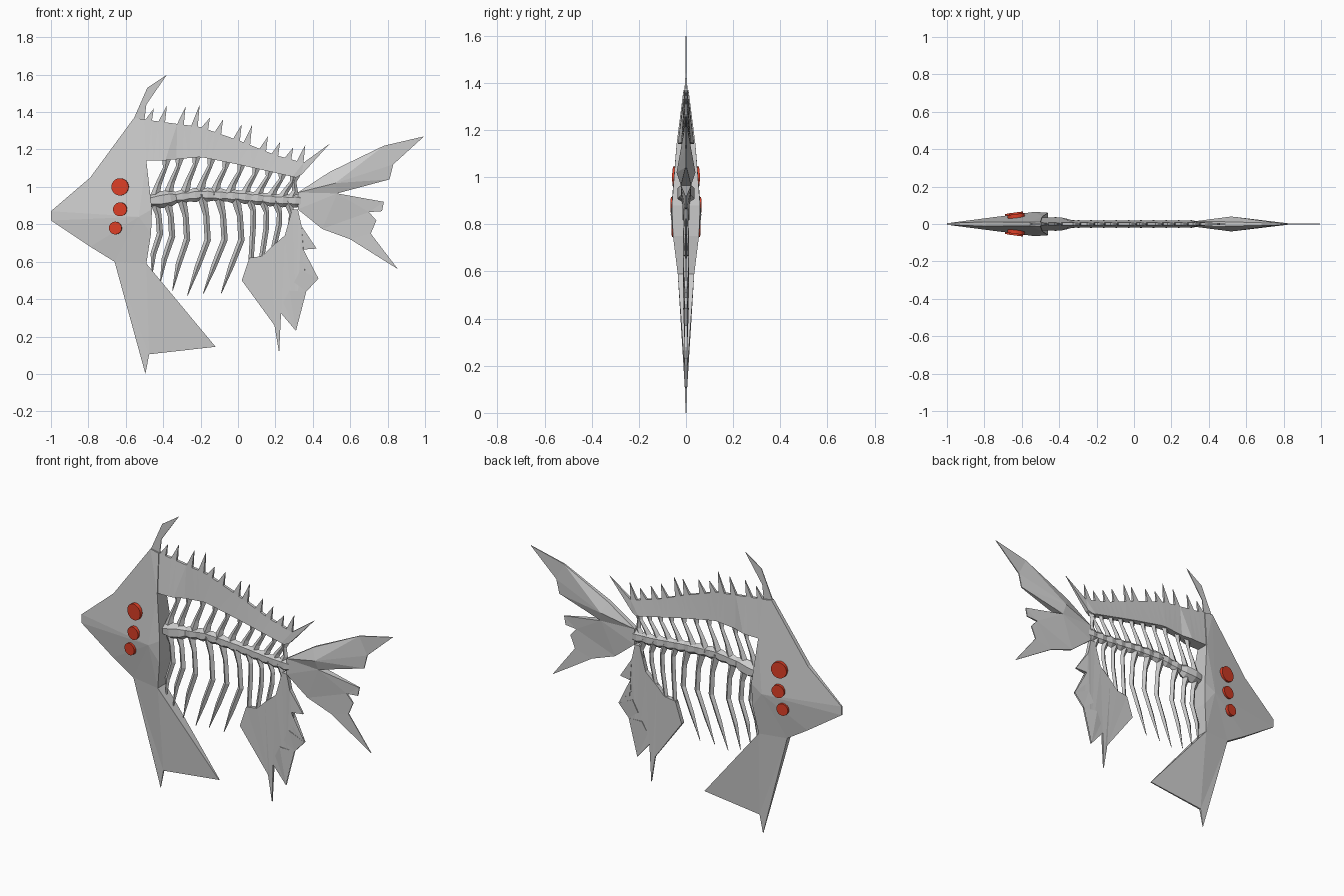
import bpy, bmesh, math
from mathutils import Vector, Matrix

if "Cube" in bpy.data.objects:
    bpy.data.objects.remove(bpy.data.objects["Cube"])


def finish(name, bm, mat=None):
    bmesh.ops.recalc_face_normals(bm, faces=bm.faces)
    me = bpy.data.meshes.new(name)
    bm.to_mesh(me)
    bm.free()
    ob = bpy.data.objects.new(name, me)
    bpy.context.collection.objects.link(ob)
    if mat:
        me.materials.append(mat)
    return ob


def shell(name, pts, faces):
    """Plate from (x, z, half thickness) points, mirrored in y and closed round the rim."""
    bm = bmesh.new()
    front = [bm.verts.new((x, -max(t, .002), z)) for x, z, t in pts]
    back = [bm.verts.new((x, max(t, .002), z)) for x, z, t in pts]
    rim = {}
    for f in faces:
        bm.faces.new([front[i] for i in f])
        bm.faces.new([back[i] for i in reversed(f)])
        for a, b in zip(f, f[1:] + f[:1]):
            key = (min(a, b), max(a, b))
            rim[key] = rim.get(key, 0) + 1
    for (a, b), n in rim.items():
        if n == 1:
            bm.faces.new([front[a], front[b], back[b], back[a]])
    bmesh.ops.triangulate(bm, faces=bm.faces)
    return finish(name, bm)


def bone(name, path, sides=4):
    """Tapered bone along (x, z, half width, half depth) stations."""
    bm = bmesh.new()
    rings = []
    for i, (x, z, w, d) in enumerate(path):
        a, b = path[max(i - 1, 0)], path[min(i + 1, len(path) - 1)]
        n = Vector((a[1] - b[1], 0, b[0] - a[0])).normalized()
        ring = []
        for k in range(sides):
            ang = 2 * math.pi * k / sides
            co = Vector((x, 0, z)) + n * w * math.cos(ang)
            co.y = d * math.sin(ang)
            ring.append(bm.verts.new(co))
        rings.append(ring)
    for r, s in zip(rings, rings[1:]):
        for k in range(sides):
            j = (k + 1) % sides
            bm.faces.new([r[k], r[j], s[j], s[k]])
    bm.faces.new(rings[0])
    bm.faces.new(rings[-1])
    return finish(name, bm)


def lerp(table, x):
    for (x0, z0), (x1, z1) in zip(table, table[1:]):
        if x <= x1:
            break
    return z0 + (z1 - z0) * (x - x0) / (x1 - x0)


# Head: faceted wedge, widest at the cheek
shell("head", [(-1, .87, .004), (-1, .82, .004), (-.79, 1.05, .012), (-.555, 1.37, .01),
               (-.5, 1.36, .012), (-.49, 1.14, .04), (-.46, .88, .06), (-.465, .75, .055),
               (-.49, .59, .035), (-.66, .60, .016), (-.79, .68, .015), (-.53, .84, .065)],
      [(0, 2, 11), (2, 3, 11), (3, 4, 5), (3, 5, 11), (0, 11, 1), (1, 11, 10),
       (10, 11, 9), (9, 11, 8), (8, 11, 7), (7, 11, 6), (6, 11, 5)])

# Crest on top of the head
shell("crest", [(-.555, 1.37, .003), (-.485, 1.53, .002), (-.38, 1.6, .002),
                (-.49, 1.44, .002), (-.5, 1.36, .003)], [(0, 1, 3, 4), (1, 2, 3)])

# Chest fin
shell("chest_fin", [(-.66, .60, .016), (-.49, .59, .035), (-.12, .145, .003),
                    (-.475, .105, .005), (-.495, 0, .002)], [(0, 1, 3, 4), (1, 2, 3)])

# Back fin: saw-toothed top edge, plain lower edge
top = [(-.5, 1.36), (-.2, 1.32), (0, 1.25), (.2, 1.17), (.42, 1.11)]
low = [(-.49, 1.14), (-.41, 1.14), (-.2, 1.16), (0, 1.12), (.2, 1.075), (.31, 1.05)]
tips = [(-.45, 1.42), (-.38, 1.435), (-.28, 1.43), (-.205, 1.44), (-.15, 1.37), (-.08, 1.36),
        (.02, 1.335), (.075, 1.33), (.16, 1.27), (.225, 1.24), (.295, 1.21), (.36, 1.225)]
pts, faces = [], []
x_prev = -.5
for x, z in tips:
    xl, xr = max(x - .045, x_prev), x - .01
    xs = [x_prev, xl, xr]
    k = len(pts)
    scale = .8 / .87
    lx = [-.49 + (v + .5) * scale for v in xs]
    pts += [(v, lerp(top, v), .008) for v in xs]
    pts += [(v, lerp(low, v), .02 if v > -.35 else .035) for v in lx]
    pts.append((x, z, .002))
    if xl > x_prev + .001:
        faces.append((k, k + 1, k + 4, k + 3))
    faces += [(k + 1, k + 2, k + 5, k + 4), (k + 1, k + 6, k + 2)]
    x_prev = xr
k = len(pts)
pts += [(.35, lerp(top, .35), .008), (.49, 1.23, .002), (.34, 1.065, .012),
        (.31, 1.05, .018), (lx[-1], lerp(low, lx[-1]), .02)]
faces += [(k, k + 1, k + 2), (k, k + 2, k + 3, k + 4)]
shell("back_fin", pts, faces)

# Backbone: row of pinched vertebrae
spine = [(-.47, .925), (-.4, .935), (-.2, .96), (0, .95), (.2, .93), (.34, .925)]
path = [(-.47, .925, .03, .03), (-.42, .93, .045, .042), (-.36, .94, .045, .032)]
for i in range(21):
    x = -.33 + i * .0335
    big = i % 2
    path.append((x, lerp(spine, x), .038 if big else .03, .024 if big else .016))
bone("backbone", path, 6)

# Upper struts from backbone to back fin
for i, x in enumerate([-.43, -.36, -.27, -.19, -.11, -.03, .05, .12, .19, .25, .30]):
    xt = x + (.05 if x < .28 else .01)
    zt, zb = lerp(low, min(xt, .31)), lerp(spine, x)
    h = zt - zb
    bone(f"upper_strut_{i + 1}", [(x - .02, zb, .028, .016), (x + .005, zb + h * .4, .016, .012),
                                  (xt - .01, zb + h * .8, .012, .01), (xt, zt + .02, .026, .012)])

# Free ribs, curving down and forward
ribs = [(-.435, -.46, .53), (-.37, -.415, .49), (-.29, -.35, .445),
        (-.18, -.27, .42), (-.09, -.185, .43), (0, -.09, .43)]
for i, (xt, xb, zb) in enumerate(ribs):
    zt = lerp(spine, xt)
    h = zt - zb
    bone(f"rib_{i + 1}", [(xt - .015, zt, .026, .018), (xt + .01, zt - h * .2, .016, .014),
                          (xt + .018, zt - h * .45, .017, .013),
                          (xt - .01 + (xb - xt) * .3, zt - h * .72, .015, .01),
                          (xb, zb, .002, .002)])

# Short ribs joining the belly fin
for i, (xt, xb, zb) in enumerate([(.07, .07, .61), (.14, .125, .61), (.21, .19, .67), (.275, .275, .72)]):
    zt = lerp(spine, xt)
    bone(f"short_rib_{i + 1}", [(xt - .01, zt, .024, .016), (xt + .012, zt - .07, .014, .012),
                                (xt + .01, (zt + zb) / 2, .015, .011), (xb, zb, .014, .01)])

# Belly fin with spiny trailing edge
outline = [(.06, .62), (.13, .63), (.18, .68), (.25, .74), (.29, .88), (.32, .88), (.34, .79),
           (.42, .67), (.35, .665), (.345, .6), (.43, .51), (.335, .555), (.30, .49), (.365, .44),
           (.275, .445), (.235, .37), (.31, .23), (.225, .33), (.22, .11), (.195, .26), (.02, .5)]
shell("belly_fin", [(x, z, .004 if x > .36 or z < .4 else .012) for x, z in outline],
      [tuple(range(len(outline)))])

# Tail: two forked lobes
shell("tail", [(.32, .88, .014), (.32, .97, .014), (.49, 1.08, .012), (.78, 1.22, .004), (.995, 1.27, .001),
               (.83, 1.12, .003), (.81, 1.04, .003), (.53, .965, .022), (.78, .92, .003),
               (.77, .87, .003), (.70, .865, .005), (.74, .82, .003), (.71, .75, .003),
               (.855, .56, .001), (.6, .72, .004), (.45, .775, .006), (.52, 1.02, .04)],
      [(0, 1, 7), (1, 2, 16), (1, 16, 7), (2, 3, 16), (3, 5, 16), (3, 4, 5), (16, 5, 6),
       (7, 16, 6), (7, 8, 9, 10), (0, 7, 10, 15), (10, 11, 12, 14, 15), (12, 13, 14)])

# Eyes: three red discs on each side
red = bpy.data.materials.new("eye_red")
red.diffuse_color = (.72, .05, .02, 1)
red.use_nodes = True
red.node_tree.nodes["Principled BSDF"].inputs["Base Color"].default_value = red.diffuse_color
for side, label in ((-1, "front"), (1, "back")):
    for i, (x, y, z, r) in enumerate([(-.63, .042, 1.0, .046), (-.63, .051, .88, .037),
                                      (-.655, .047, .78, .034)]):
        bm = bmesh.new()
        bmesh.ops.create_cone(bm, cap_ends=True, segments=24, radius1=r, radius2=r, depth=.022)
        bm.transform(Matrix.Translation((x, side * y, z)) @ Matrix.Rotation(side * .13, 4, 'Z')
                     @ Matrix.Rotation(math.pi / 2, 4, 'X'))
        finish(f"eye_{label}_{i + 1}", bm, red)
